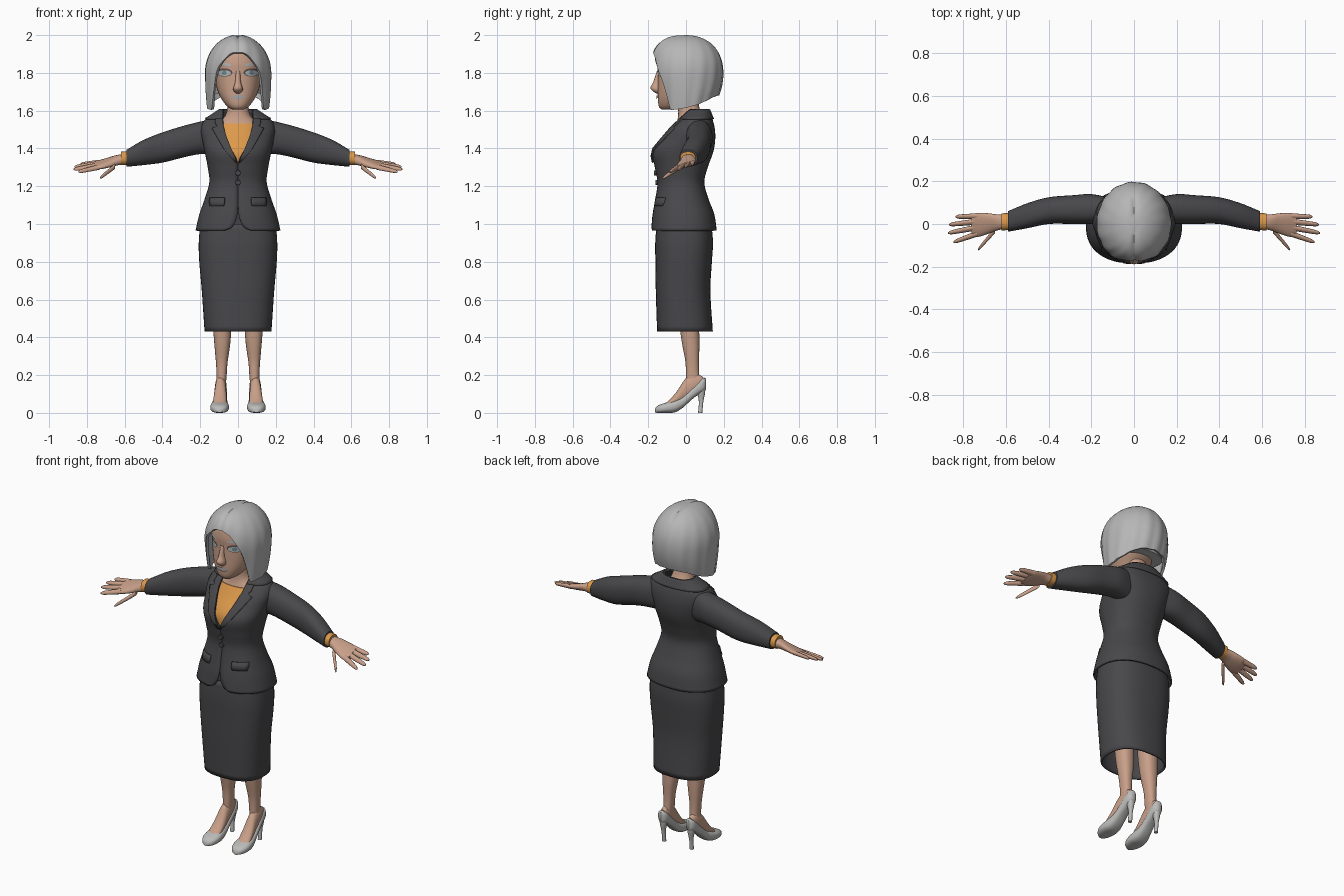
import bpy, bmesh, math

cube = bpy.data.objects.get("Cube")
if cube:
    bpy.data.objects.remove(cube, do_unlink=True)


def material(name, r, g, b):
    m = bpy.data.materials.new(name)
    m.use_nodes = True
    m.diffuse_color = (r, g, b, 1)
    m.node_tree.nodes["Principled BSDF"].inputs["Base Color"].default_value = (r, g, b, 1)
    return m


SKIN = material("skin", .58, .35, .25)
HAIR = material("silver hair", .47, .47, .47)
SUIT = material("charcoal suit", .065, .065, .07)
SHIRT = material("orange shirt", .72, .32, .07)
SHOE = material("grey shoe", .50, .50, .49)
LASH = material("dark lash", .13, .09, .08)
EYE = material("pale eye", .45, .52, .54)
IRIS = material("grey iris", .20, .26, .29)
LIP = material("grey lip", .40, .38, .39)


def sample(keys, t):
    """Smoothly interpolate rows of (t, values...) at t."""
    t = max(keys[0][0], min(keys[-1][0], t))
    i = max(k for k in range(len(keys) - 1) if keys[k][0] <= t)
    p, q = keys[i], keys[i + 1]
    o, r = keys[max(i - 1, 0)], keys[min(i + 2, len(keys) - 1)]
    h = q[0] - p[0]
    s = (t - p[0]) / h
    out = []
    for c in range(1, len(p)):
        m0 = (q[c] - o[c]) / (q[0] - o[0]) * h
        m1 = (r[c] - p[c]) / (r[0] - p[0]) * h
        d = q[c] - p[c]
        out.append(p[c] + s * (m0 + s * (3 * d - 2 * m0 - m1 + s * (m0 + m1 - 2 * d))))
    return out


def grid(name, rows, mat, wrap=True, cap=True, mirror=False, thick=0):
    """Skin rows of points into one smooth object."""
    bm = bmesh.new()
    vs = [[bm.verts.new(p) for p in row] for row in rows]
    n = len(rows[0])
    for a, b in zip(vs, vs[1:]):
        for j in range(n if wrap else n - 1):
            k = (j + 1) % n
            bm.faces.new((a[j], a[k], b[k], b[j]))
    if cap and wrap:
        bm.faces.new(vs[0])
        bm.faces.new(vs[-1])
    bmesh.ops.recalc_face_normals(bm, faces=bm.faces)
    me = bpy.data.meshes.new(name)
    bm.to_mesh(me)
    bm.free()
    me.materials.append(mat)
    for f in me.polygons:
        f.use_smooth = True
    me.set_sharp_from_angle(angle=math.radians(50))
    ob = bpy.data.objects.new(name, me)
    bpy.context.collection.objects.link(ob)
    if thick:
        mod = ob.modifiers.new("thickness", 'SOLIDIFY')
        mod.thickness, mod.offset = thick, 0
    if mirror:
        ob.modifiers.new("mirror", 'MIRROR')
    return ob


def power(x, e):
    return math.copysign(abs(x) ** e, x)


def loft(name, keys, mat, axis='z', rows=16, seg=32, n=2.3, gap=None, off=0, span=None, **kw):
    """Rounded sections (t, low u, high u, low v, high v) along an axis, with an optional front gap."""
    lo, hi = span or (keys[0][0], keys[-1][0])
    out = []
    for i in range(rows + 1):
        t = lo + (hi - lo) * i / rows
        u0, u1, v0, v1 = sample(keys, t)
        ru, rv = (u1 - u0) / 2 + off, (v1 - v0) / 2 + off
        a0 = 0
        if gap:
            a0 = math.asin(min(.97, max(.001, sample(gap, t)[0]) / ru) ** (n / 2))
        row = []
        for j in range(seg + 1 if gap else seg):
            a = a0 + (2 * math.pi - 2 * a0) * j / seg
            u = (u0 + u1) / 2 + ru * power(math.sin(a), 2 / n)
            v = (v0 + v1) / 2 - rv * power(math.cos(a), 2 / n)
            row.append({'z': (u, v, t), 'x': (t, u, v), 'y': (u, t, v)}[axis])
        out.append(row)
    return grid(name, out, mat, wrap=not gap, **kw)


def sym(keys):
    return [(z, -w, w, f, b) for z, w, f, b in keys]


def front_y(keys, x, z, n=2.3):
    _, w, f, b = sample(keys, z)
    return (f + b) / 2 - (b - f) / 2 * (1 - min(abs(x) / w, .99) ** n) ** (1 / n)


def strip(name, body, edges, mat, off, thick):
    """Cloth plate lying on the front of a body; edges are (z, inner x, outer x)."""
    rows = []
    for z, a, b in edges:
        xs = [a + (b - a) * j / 6 for j in range(7)]
        rows.append([(x, front_y(body, x, z) - off, z) for x in xs])
    return grid(name, rows, mat, wrap=False, mirror=True, thick=thick)


def patch(name, cx, cz, rx, rz, off, mat, tilt=0, mirror=True):
    """Thin oval following the face."""
    rows = []
    for r in (1, .7, .4, .1):
        row = []
        for j in range(20):
            a = j * math.pi / 10
            x = cx + r * rx * math.cos(a)
            z = cz + r * rz * math.sin(a) + tilt * (x - cx)
            row.append((x, front_y(HEAD, x, z) - off, z))
        rows.append(row)
    return grid(name, rows, mat, mirror=mirror)


# Head, neck and face
HEAD = sym([(1.605, .028, -.128, -.07), (1.62, .055, -.143, 0), (1.66, .086, -.149, .05),
            (1.70, .106, -.15, .1), (1.75, .118, -.15, .13), (1.80, .122, -.15, .14),
            (1.86, .12, -.152, .14), (1.92, .09, -.135, .12), (1.96, .05, -.08, .08)])
loft("head", HEAD, SKIN, rows=28, seg=40)
loft("neck", sym([(1.5, .12, -.07, .1), (1.53, .11, -.052, .1), (1.57, .07, -.042, .09),
                  (1.62, .056, -.042, .07), (1.72, .055, -.05, .06)]), SKIN)
loft("nose", sym([(1.69, .01, -.155, -.12), (1.705, .024, -.178, -.12), (1.72, .025, -.189, -.12),
                  (1.75, .016, -.174, -.12), (1.81, .012, -.154, -.12)]), SKIN, rows=12, seg=16)
patch("eye_lash", .072, 1.802, .042, .022, .002, LASH)
patch("eye", .072, 1.799, .035, .015, .004, EYE)
patch("iris", .072, 1.80, .012, .012, .006, IRIS)
patch("eyebrow", .068, 1.845, .036, .008, .004, HAIR, tilt=.1)
patch("lips", 0, 1.672, .036, .012, .007, LIP, mirror=False)

# Bob of hair: a dome whose lower edge rises over the face
EDGE = [(0, 1.915), (20, 1.89), (34, 1.84), (42, 1.79), (50, 1.70), (56, 1.62), (62, 1.605),
        (110, 1.63), (150, 1.675), (180, 1.685)]
rows = []
for i in range(19):
    s = .04 + .96 * i / 18
    row = []
    for j in range(90):
        a = 2 * math.pi * j / 90
        bottom = sample(EDGE, math.degrees(min(a, 2 * math.pi - a)))[0]
        z = 1.994 - (1.994 - bottom) * s ** 1.7
        up, down = max(0, (z - 1.8) / .195), max(0, (1.8 - z) / .2)
        w = .168 * (1 - up ** 2) ** .5 - .014 * down ** 2
        f = .18 * (1 - up ** 2.8) ** (1 / 2.8) - .035 * down
        b = .19 * (1 - up ** 2.2) ** (1 / 2.2) - .065 * down ** 2
        ridge = 1 + .014 * s * math.sin(15 * a + 4 * s)
        x = w * math.sin(a) * ridge
        y = -(f if math.cos(a) > 0 else b) * math.cos(a) * ridge
        if y < .12:
            z -= .01 * math.exp(-(x / .012) ** 2)
        row.append((x, y, z))
    rows.append(row)
grid("hair", rows, HAIR, thick=.014).data.flip_normals()
bpy.data.objects["hair"].data.flip_normals()
# remove the closing face under the dome so that the face stays open
bm = bmesh.new()
hair = bpy.data.objects["hair"].data
bm.from_mesh(hair)
big = [f for f in bm.faces if len(f.verts) > 4]
bmesh.ops.delete(bm, geom=[min(big, key=lambda f: f.calc_center_median().z)], context='FACES_ONLY')
bm.to_mesh(hair)
bm.free()
loft("under_hair", sym([(1.69, .13, -.04, .14), (1.75, .15, -.05, .165), (1.85, .14, -.05, .16)]),
     HAIR, rows=8)

# Jacket body with an open neckline and a cut-away hem
TORSO = sym([(.965, .22, -.18, .158), (1.05, .2, -.172, .145), (1.13, .172, -.158, .115),
             (1.22, .147, -.146, .092), (1.3, .155, -.16, .11), (1.385, .172, -.172, .14),
             (1.45, .185, -.125, .15), (1.5, .192, -.085, .148), (1.545, .175, -.04, .138),
             (1.575, .13, -.01, .125), (1.605, .085, .015, .113)])
GAP = [(.965, .07), (.98, .035), (1.03, .008), (1.1, .001), (1.32, .001), (1.4, .037),
       (1.46, .062), (1.53, .08), (1.605, .078)]
loft("jacket", TORSO, SUIT, rows=44, seg=56, gap=GAP, thick=.01)
loft("collar", TORSO, SUIT, rows=5, seg=40, gap=GAP, off=.009, span=(1.555, 1.605), thick=.012)
strip("lapel", TORSO, [(1.325, .002, .01), (1.36, .017, .045), (1.4, .036, .077), (1.46, .06, .112),
                       (1.505, .073, .137), (1.517, .077, .108), (1.53, .078, .12),
                       (1.555, .079, .118), (1.575, .078, .105)], SUIT, .01, .01)
strip("pocket_flap", TORSO, [(1.095, .075, .148), (1.115, .07, .15), (1.14, .07, .148)], SUIT, .009, .009)
for z in (1.27, 1.22):
    y = front_y(TORSO, 0, z)
    loft("button", [(y - .015, -.013, .013, z - .013, z + .013), (y, -.015, .015, z - .015, z + .015)],
         SUIT, axis='y', rows=2, seg=16, n=2)
loft("shirt", sym([(1.28, .12, -.14, .08), (1.34, .135, -.152, .1), (1.4, .14, -.146, .12),
                   (1.48, .13, -.09, .12), (1.533, .115, -.055, .1)]), SHIRT)

# Sleeves and shirt cuffs
loft("sleeve", [(.1, .01, .12, 1.37, 1.565), (.2, 0, .14, 1.37, 1.542), (.28, 0, .135, 1.355, 1.522),
                (.4, 0, .125, 1.325, 1.485), (.5, -.02, .097, 1.312, 1.445),
                (.59, -.036, .06, 1.303, 1.393)], SUIT, axis='x', rows=20, mirror=True)
loft("cuff", [(.57, -.028, .052, 1.312, 1.386), (.62, -.03, .05, 1.312, 1.383)], SHIRT,
     axis='x', rows=2, mirror=True)

# Hands, tilted so the thumb side is lower
hand = [loft("palm", [(.6, -.022, .045, 1.315, 1.372), (.64, -.03, .045, 1.31, 1.362),
                      (.68, -.045, .05, 1.304, 1.348), (.73, -.06, .052, 1.299, 1.333),
                      (.76, -.055, .046, 1.3, 1.325)], SKIN, axis='x', mirror=True)]
fingers = {"thumb": (.65, -.028, .73, -.12, 1.28), "index_finger": (.735, -.046, .845, -.085, 1.302),
           "middle_finger": (.745, -.018, .87, -.042, 1.302), "ring_finger": (.745, .01, .865, -.003, 1.304),
           "little_finger": (.735, .036, .835, .034, 1.306)}
for name, (x0, y0, x1, y1, z1) in fingers.items():
    keys = []
    for s, r in ((0, .014), (.5, .012), (.9, .009), (1, .004)):
        y, z = y0 + (y1 - y0) * s, 1.315 + (z1 - 1.315) * s
        keys.append((x0 + (x1 - x0) * s, y - r, y + r, z - r, z + r))
    hand.append(loft(name, keys, SKIN, axis='x', rows=10, seg=12, n=2, mirror=True))
for ob in hand:
    for v in ob.data.vertices:
        v.co.z += .3 * v.co.y * min(1, max(0, (v.co.x - .6) / .06))

# Skirt, open below
skirt = sym([(.43, .172, -.148, .137), (.65, .187, -.155, .124), (.8, .2, -.157, .132),
             (.9, .203, -.158, .138), (1.0, .195, -.15, .13)])
loft("skirt", skirt, SUIT, rows=20, seg=48, n=2.5, cap=False, thick=.01)

# Legs, feet and high-heeled shoes
loft("leg", [(.14, .065, .115, 0, .08), (.2, .06, .113, 0, .07), (.27, .055, .117, -.003, .068),
             (.35, .043, .124, -.018, .071), (.43, .036, .13, -.03, .07), (.62, .03, .135, -.05, .07)],
     SKIN, mirror=True)
loft("foot", [(-.12, .075, .12, .02, .045), (-.095, .062, .133, .02, .062), (-.05, .06, .13, .035, .112),
              (0, .063, .122, .055, .185), (.05, .064, .118, .09, .21), (.09, .07, .112, .12, .19)],
     SKIN, axis='y', n=2, mirror=True)
loft("shoe", [(-.165, .085, .11, .002, .022), (-.15, .063, .131, 0, .038), (-.11, .049, .146, 0, .053),
              (-.06, .05, .143, .003, .068), (-.02, .056, .133, .025, .085), (.03, .059, .126, .07, .13),
              (.07, .06, .122, .1, .17), (.095, .065, .117, .115, .188), (.107, .078, .104, .125, .18)],
     SHOE, axis='y', rows=24, n=2.6, mirror=True)
loft("heel", [(0, .08, .102, .064, .086), (.06, .08, .102, .068, .092), (.1, .073, .109, .06, .1),
              (.14, .066, .116, .045, .104)], SHOE, rows=10, seg=16, mirror=True)
